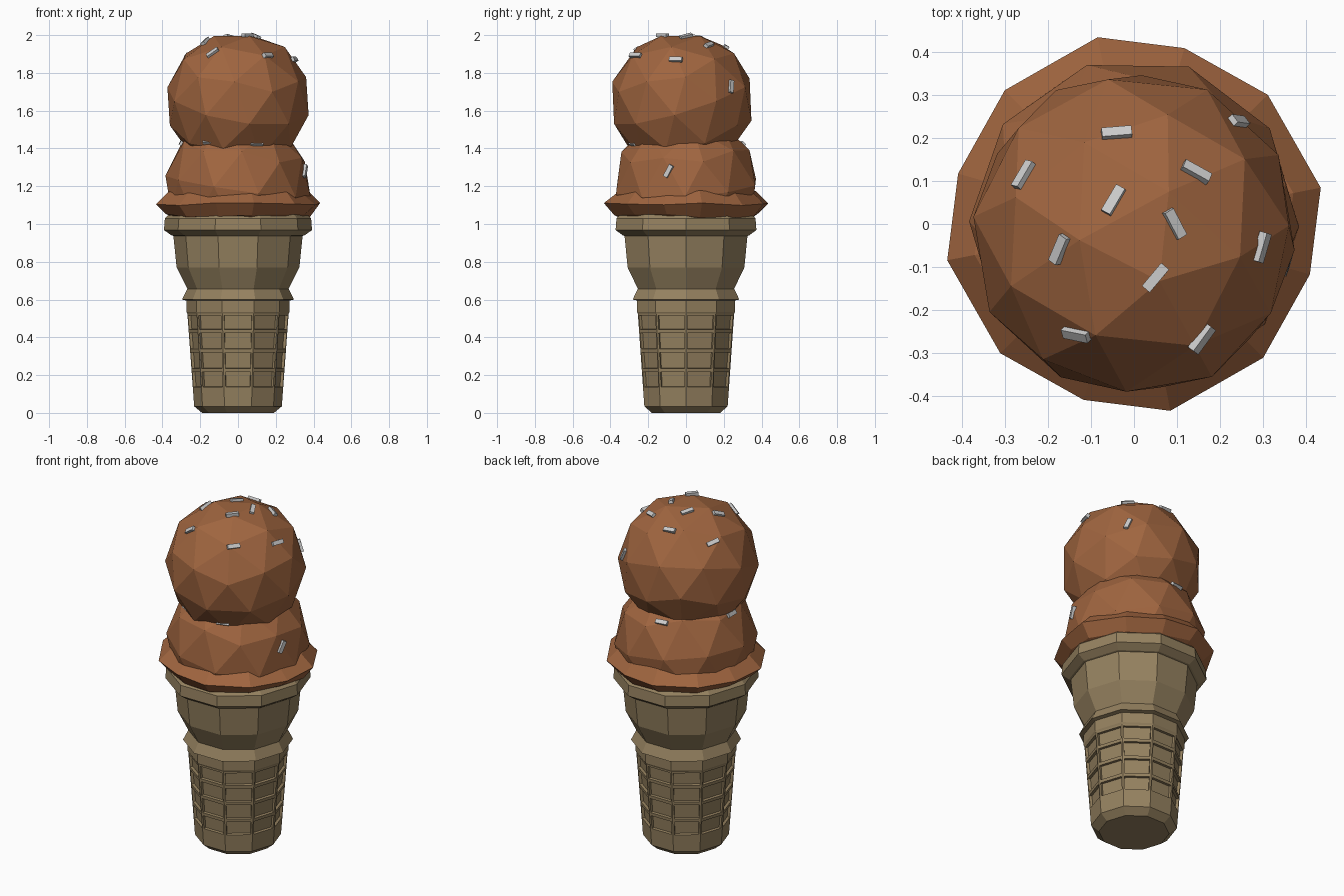
import bpy, bmesh, math, random
from mathutils import Vector, Matrix, Euler
from mathutils.bvhtree import BVHTree

if "Cube" in bpy.data.objects:
    bpy.data.objects.remove(bpy.data.objects["Cube"])

random.seed(4)


def material(name, rgb):
    m = bpy.data.materials.new(name)
    m.diffuse_color = (*rgb, 1)
    m.use_nodes = True
    m.node_tree.nodes["Principled BSDF"].inputs["Base Color"].default_value = m.diffuse_color
    return m


WAFER = material("wafer", (0.30, 0.22, 0.115))
CHOC = material("chocolate", (0.35, 0.13, 0.05))


def finish(bm, name, mat=None):
    me = bpy.data.meshes.new(name)
    bm.to_mesh(me)
    bm.free()
    ob = bpy.data.objects.new(name, me)
    bpy.context.collection.objects.link(ob)
    if mat:
        me.materials.append(mat)
    return ob


def skin(bm, rings):
    """Bridge rings of points and cap both ends; returns side faces per band."""
    vs = [[bm.verts.new(p) for p in ring] for ring in rings]
    n = len(vs[0])
    bands = [[bm.faces.new((a[i], a[(i + 1) % n], b[(i + 1) % n], b[i])) for i in range(n)]
             for a, b in zip(vs, vs[1:])]
    bm.faces.new(vs[0][::-1])
    bm.faces.new(vs[-1])
    bm.normal_update()
    return bands


# Ten-sided wafer cone with four rows of recessed windows
rows = [0.128, 0.225, 0.33, 0.432, 0.525]
profile = [(0.19, 0), (0.232, 0.035)]
profile += [(0.232 + 0.036 * (z - 0.035) / 0.49, z) for z in rows]
profile += [(0.273, 0.535), (0.273, 0.595), (0.297, 0.6), (0.268, 0.657), (0.325, 0.77),
            (0.342, 0.937), (0.352, 0.94), (0.392, 0.968), (0.387, 1.03), (0.355, 1.06)]
bm = bmesh.new()
bands = skin(bm, [[(r * math.cos(i * math.pi / 5), r * math.sin(i * math.pi / 5), z)
                   for i in range(10)] for r, z in profile])
windows = [f for band in bands[2:6] for f in band]
bmesh.ops.inset_individual(bm, faces=windows, thickness=0.013)
bmesh.ops.inset_individual(bm, faces=windows, thickness=0.002, depth=-0.015)
finish(bm, "wafer_cone", WAFER)

# Uneven twelve-sided lip of ice cream squashed over the rim
angles = [math.radians(q * 90 + a) for q in range(4) for a in (11, 44, 74)]
edge_r = [0.443, 0.433, 0.426] * 4
rings = []
for dr, z, jit in ((-0.10, 1.03, 0.012), (-0.055, 1.045, 0.012), (0, 1.105, 0.008),
                   (-0.065, 1.165, 0.012), (-0.12, 1.19, 0.0)):
    rings.append([((r + dr) * math.cos(a), (r + dr) * math.sin(a), z + random.uniform(-jit, jit))
                  for a, r in zip(angles, edge_r)])
bm = bmesh.new()
skin(bm, rings)
finish(bm, "scoop_lip", CHOC)


# Faceted scoops
def scoop(name, centre, radius, turn, top=9):
    bm = bmesh.new()
    bmesh.ops.create_icosphere(bm, subdivisions=2, radius=radius,
                               matrix=Matrix.Translation(centre) @ Euler(turn).to_matrix().to_4x4())
    for v in bm.verts:
        v.co.z = min(v.co.z, top)
    tree = BVHTree.FromBMesh(bm)
    finish(bm, name, CHOC)
    return tree


C_LOW, C_TOP = Vector((0, 0, 1.2)), Vector((0, -0.022, 1.65))
low = scoop("lower_scoop", C_LOW, 0.388, (0.1, 0.12, 0.3))
top = scoop("upper_scoop", C_TOP, 0.383, (0.32, 0.1, 0.2), 1.995)


# Sprinkles laid flat on the scoops
def sprinkle(i, tree, point, direction):
    loc, n, _, _ = tree.find_nearest(point)
    x = (direction - n * direction.dot(n)).normalized()
    y = n.cross(x)
    m = Matrix((x, y, n)).transposed().to_4x4()
    m.translation = loc + n * 0.004
    bm = bmesh.new()
    bmesh.ops.create_cube(bm, size=1, matrix=m @ Matrix.Diagonal((0.07, 0.024, 0.02, 1)))
    finish(bm, f"sprinkle_{i}")


top_spots = [(-.04, .213, 8), (-.258, .115, 68), (-.05, .06, 60), (.15, .127, -30),
             (.1, 0, -60), (-.18, -.06, 65), (.3, -.055, 80), (.05, -.125, 50),
             (-.135, -.258, -3), (.155, -.265, 40)]
for i, (x, y, a) in enumerate(top_spots):
    h = math.sqrt(0.375 ** 2 - x * x - (y + 0.022) ** 2)
    a = math.radians(a)
    d = Vector((math.cos(a), math.sin(a), 0))
    n = Vector((x, y + 0.022, h))
    d.z = -(d.x * n.x + d.y * n.y) / h     # keep the heading as seen from above
    sprinkle(i, top, Vector((x, y, C_TOP.z + h)), d)
sprinkle(10, top, Vector((.25, .245, 1.73)), Vector((-.2, .25, 1)))
for i, p in enumerate([(-.15, -.26, 1.435), (.1, -.285, 1.43), (-.05, .305, 1.43), (-.305, 0, 1.43)]):
    p = Vector(p)
    sprinkle(11 + i, low, p, Vector((-p.y, p.x, 0)))
sprinkle(15, low, Vector((.345, -.09, 1.28)), Vector((0, .035, .06)))
